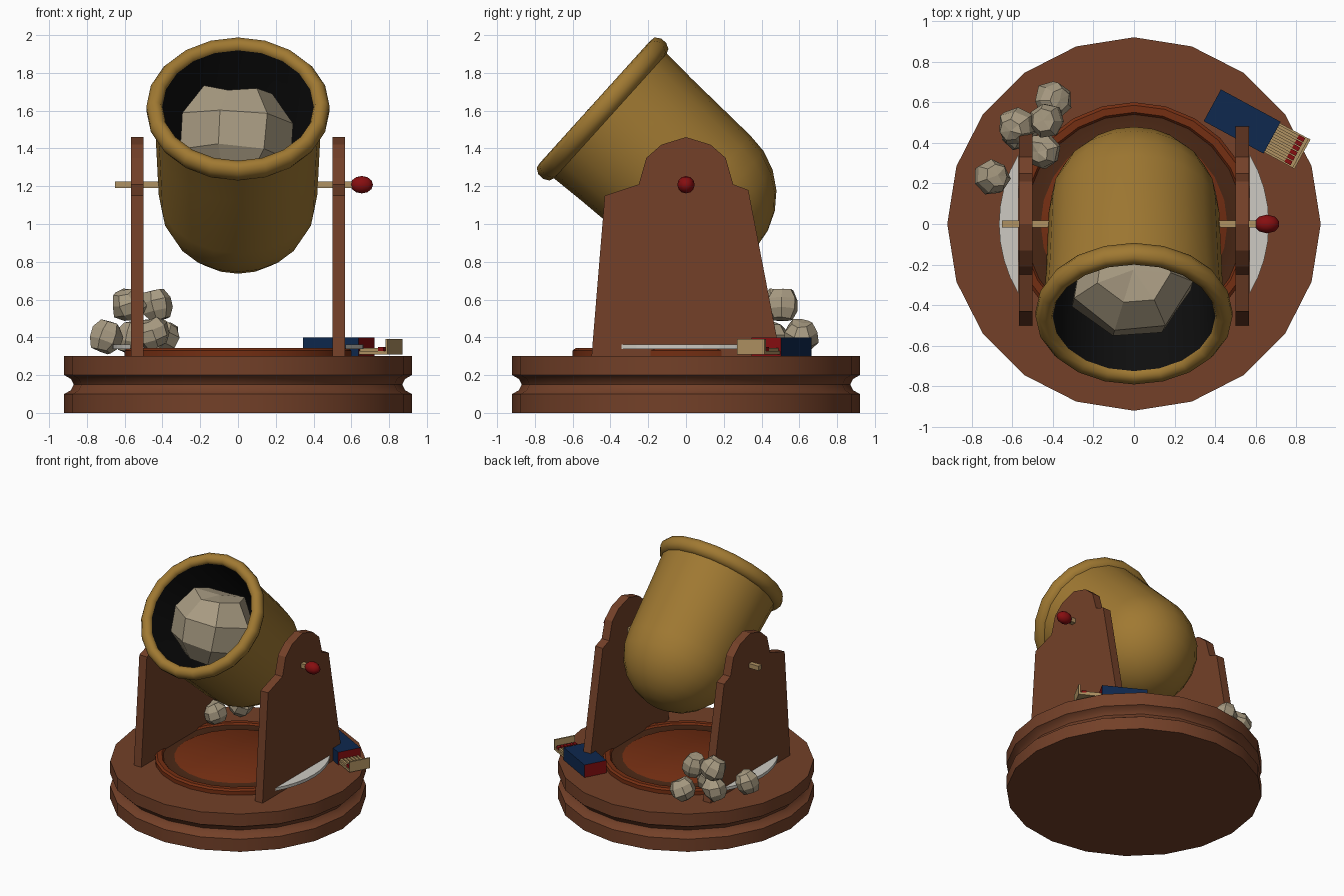
import bpy, bmesh, math, random
from mathutils import Matrix, Vector

if "Cube" in bpy.data.objects:
    bpy.data.objects.remove(bpy.data.objects["Cube"])

random.seed(4)


def mat(name, rgb):
    m = bpy.data.materials.new(name)
    lin = [((c / 255 + 0.055) / 1.055) ** 2.4 if c > 10 else c / 255 / 12.92 for c in rgb]
    m.diffuse_color = (*lin, 1)
    m.use_nodes = True
    m.node_tree.nodes["Principled BSDF"].inputs["Base Color"].default_value = m.diffuse_color
    return m


WOOD = mat("brown wood", (115, 64, 40))
GOLD = mat("old brass", (160, 121, 50))
BLACK = mat("bore black", (14, 14, 14))
STONE = mat("grey stone", (168, 155, 130))
TAN = mat("pale wood", (176, 146, 98))
RED = mat("match red", (135, 14, 16))
BLUE = mat("box blue", (14, 40, 78))
RUST = mat("rust disc", (116, 46, 18))
DARK = mat("dark brown", (72, 38, 20))
WHITE = mat("off white", (205, 202, 194))


def finish(name, bm, mats, matrix=None, smooth=None):
    bmesh.ops.recalc_face_normals(bm, faces=bm.faces)
    me = bpy.data.meshes.new(name)
    bm.to_mesh(me)
    bm.free()
    ob = bpy.data.objects.new(name, me)
    bpy.context.collection.objects.link(ob)
    for m in mats:
        me.materials.append(m)
    if matrix is not None:
        ob.matrix_world = matrix
    if smooth:
        bpy.ops.object.select_all(action='DESELECT')
        ob.select_set(True)
        bpy.context.view_layer.objects.active = ob
        bpy.ops.object.shade_smooth_by_angle(angle=math.radians(smooth))
    return ob


def lathe(name, profile, mats, bands=None, n=20, matrix=None, smooth=35):
    """Revolve (radius, height) points about z; bands gives a material per segment."""
    bm = bmesh.new()
    rings = []
    for r, z in profile:
        if r == 0:
            rings.append([bm.verts.new((0, 0, z))] * n)
        else:
            rings.append([bm.verts.new((r * math.cos(2 * math.pi * i / n),
                                        r * math.sin(2 * math.pi * i / n), z)) for i in range(n)])
    for k, (a, b) in enumerate(zip(rings, rings[1:])):
        for i in range(n):
            j = (i + 1) % n
            f = bm.faces.new(list(dict.fromkeys((a[i], a[j], b[j], b[i]))))
            f.material_index = bands[k] if bands else 0
    return finish(name, bm, mats, matrix, smooth)


def prism(name, outline, vec, mats):
    """Extrude a closed 3D outline along vec."""
    bm = bmesh.new()
    f = bm.faces.new([bm.verts.new(p) for p in outline])
    ex = bmesh.ops.extrude_face_region(bm, geom=[f])
    bmesh.ops.translate(bm, vec=vec, verts=[v for v in ex['geom'] if isinstance(v, bmesh.types.BMVert)])
    return finish(name, bm, mats)


def box(name, centre, size, mats, matrix=None, rule=None):
    bm = bmesh.new()
    bmesh.ops.create_cube(bm, size=1)
    bmesh.ops.scale(bm, vec=size, verts=bm.verts)
    bmesh.ops.translate(bm, vec=centre, verts=bm.verts)
    bm.normal_update()
    if rule:
        for f in bm.faces:
            f.material_index = rule(f.normal)
    return finish(name, bm, mats, matrix)


def rock(name, centre, r):
    bm = bmesh.new()
    bmesh.ops.create_uvsphere(bm, u_segments=7, v_segments=5, radius=r)
    for v in bm.verts:
        v.co *= random.uniform(0.92, 1.1)
    # flatten the poles into small facets
    for v in bm.verts:
        if len(v.link_edges) == 7:
            v.co *= 0.88
    rot = Matrix.Rotation(random.uniform(0, 6), 4, 'Z') @ Matrix.Rotation(random.uniform(0.2, 0.5), 4, 'X')
    return finish(name, bm, [STONE], Matrix.Translation(centre) @ rot)


def ball(name, centre, size, m, matrix=None):
    bm = bmesh.new()
    bmesh.ops.create_uvsphere(bm, u_segments=10, v_segments=6, radius=1)
    bmesh.ops.scale(bm, vec=size, verts=bm.verts)
    bmesh.ops.translate(bm, vec=centre, verts=bm.verts)
    return finish(name, bm, [m], matrix, 60)


# Round base with a groove
lathe("base", [(0, 0), (0.92, 0), (0.92, 0.1), (0.885, 0.12), (0.87, 0.15), (0.885, 0.18),
               (0.92, 0.2), (0.92, 0.3), (0, 0.3)], [WOOD])

# Turntable: raised rim, dark channel, rust coloured disc
lathe("turntable", [(0.6, 0.3), (0.6, 0.33), (0.585, 0.343), (0.55, 0.343), (0.54, 0.33),
                    (0.46, 0.33), (0.45, 0.336), (0, 0.336)],
      [RUST, DARK], [0, 0, 0, 0, 1, 0, 0], n=24)

# Side uprights and white plates beside them
side = [(-0.5, 0.3), (-0.43, 1.15), (-0.25, 1.21), (-0.21, 1.35), (-0.13, 1.42), (0, 1.46),
        (0.13, 1.42), (0.21, 1.35), (0.25, 1.21), (0.33, 1.18), (0.5, 0.3)]
for s, label in ((1, "right"), (-1, "left")):
    prism(label + "_upright", [(s * 0.5, y, z) for y, z in side], (s * 0.066, 0, 0), [WOOD])
    arc = [math.radians(-31 + 62 * i / 8) for i in range(9)]
    prism(label + "_plate", [(s * 0.665 * math.cos(a), 0.665 * math.sin(a), 0.338) for a in arc],
          (0, 0, 0.024), [WHITE])

# Tilted mortar barrel, revolved about its own axis
tilt = Matrix.Translation((0, 0, 1.21)) @ Matrix.Rotation(math.radians(47.9), 4, 'X')
profile = [(0, -0.5)]
profile += [(0.42 * math.sin(math.radians(a)), -0.08 - 0.42 * math.cos(math.radians(a)))
            for a in range(15, 91, 15)]
profile += [(0.435, 0.35), (0.445, 0.54), (0.47, 0.55), (0.485, 0.58), (0.485, 0.615),
            (0.465, 0.645), (0.435, 0.65), (0.41, 0.64), (0.4, 0.615)]
gold_bands = len(profile) - 1
profile += [(0.385, 0.0), (0.25, -0.25), (0, -0.32)]
lathe("barrel", profile, [GOLD, BLACK], [0] * gold_bands + [1] * 3, matrix=tilt, smooth=60)

# Matchstick axle
box("axle_stick", (-0.01, 0, 1.208), (1.28, 0.036, 0.036), [TAN])
ball("axle_match_head", (0.655, 0, 1.208), (0.063, 0.046, 0.046), RED)

# Loaded stone and the pile of spare stones
rock("loaded_stone", (-0.02, -0.28, 1.45), 0.3)
pile = [(-0.7, 0.23, 0.4), (-0.57, 0.45, 0.4), (-0.45, 0.36, 0.42), (-0.4, 0.61, 0.41),
        (-0.58, 0.48, 0.57), (-0.43, 0.51, 0.57)]
for i, c in enumerate(pile):
    rock("stone_%d" % (i + 1), c, 0.092)

# Matchbox: sleeve with red ends, open tray and matches
M = Matrix.Translation((0.533, 0.505, 0.3)) @ Matrix.Rotation(math.radians(-28.5), 4, 'Z')
box("matchbox_sleeve", (0, 0, 0.05), (0.335, 0.178, 0.1), [BLUE, RED], M,
    lambda n: 1 if abs(n.x) > 0.9 else 0)
box("tray_floor", (0.24, 0, 0.019), (0.18, 0.164, 0.018), [TAN], M)
box("tray_end", (0.332, 0, 0.051), (0.012, 0.166, 0.082), [TAN], M)
for i in range(6):
    y = -0.065 + 0.026 * i
    box("match_stick_%d" % (i + 1), (0.225, y, 0.036), (0.13, 0.016, 0.016), [TAN], M)
    box("match_head_%d" % (i + 1), (0.295, y, 0.038), (0.035, 0.021, 0.022), [RED], M)
